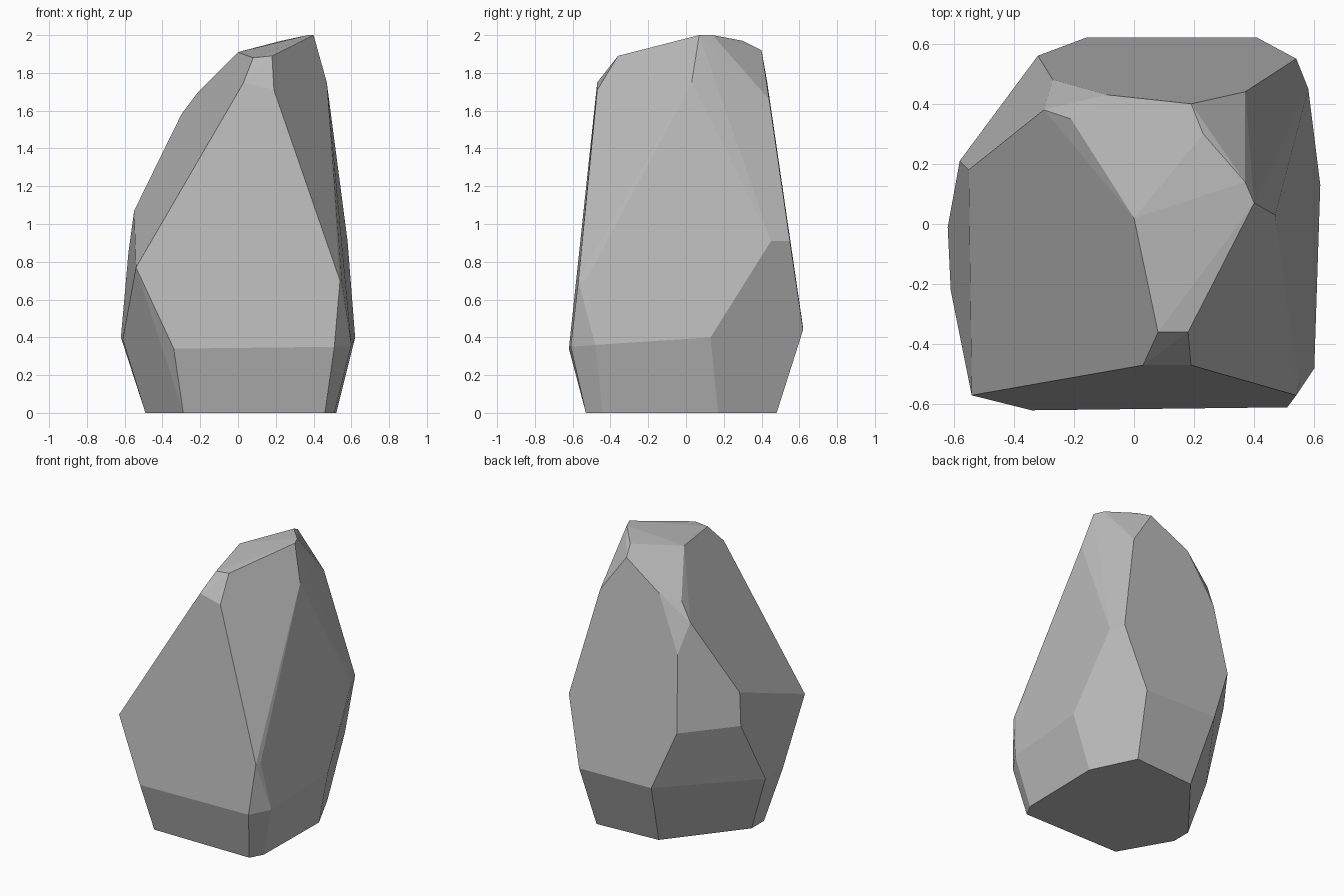
import bpy
import bmesh
import math
from mathutils import Vector

# Remove the default cube only
default_cube = bpy.data.objects.get("Cube")
if default_cube:
    bpy.data.objects.remove(default_cube, do_unlink=True)


def make_material(name, colour):
    """Plain single-colour material for viewport and render."""
    material = bpy.data.materials.new(name)
    material.use_nodes = True
    material.diffuse_color = colour
    shader = material.node_tree.nodes["Principled BSDF"]
    shader.inputs["Base Color"].default_value = colour
    shader.inputs["Roughness"].default_value = 1
    return material


def chiselled_hull(name, rings, material, flat_angle):
    """Wrap corner rings in a convex skin and merge nearly coplanar facets."""
    bm = bmesh.new()
    for ring in rings:
        for corner in ring:
            bm.verts.new(Vector(corner) / 100)
    result = bmesh.ops.convex_hull(bm, input=bm.verts[:])
    # Corners that fall inside the skin are not needed
    buried = set(result["geom_interior"]) | set(result["geom_unused"])
    buried_verts = [item for item in buried if isinstance(item, bmesh.types.BMVert)]
    bmesh.ops.delete(bm, geom=buried_verts, context="VERTS")
    bmesh.ops.dissolve_limit(
        bm, angle_limit=flat_angle, verts=bm.verts[:], edges=bm.edges[:]
    )
    bmesh.ops.recalc_face_normals(bm, faces=bm.faces[:])
    for face in bm.faces:
        face.smooth = False

    mesh = bpy.data.meshes.new(name)
    bm.to_mesh(mesh)
    bm.free()
    mesh.materials.append(material)
    rock = bpy.data.objects.new(name, mesh)
    bpy.context.collection.objects.link(rock)
    return rock


# Corner rings of the boulder, in hundredths of a unit

# Foot on the ground
foot = [(-29, -53, 0), (46, -53, 0), (51, -44, 0), (52, 17, 0),
        (37, 48, 0), (-10, 45, 0), (-49, -4, 0), (-49, -18, 0)]

# Widest band above the undercut foot
waist = [(-34, -62, 34), (51, -61, 35), (60, -48, 36), (62, 13, 40),
         (41, 62, 44), (-16, 62, 45), (-62, -1, 40), (-61, -22, 39)]

# Corners where the large side facets begin
flank = [(-54, -57, 77), (54, -57, 70), (55, -53, 70), (58, 45, 91),
         (54, 55, 91), (-32, 56, 86), (-58, 21, 85), (-55, 18, 107)]

# Shoulder where the sides lean in to the top
shoulder = [(3, -47, 175), (19, -47, 171), (47, 3, 175), (37, 44, 166),
            (-27, 48, 138), (-30, 38, 158), (-21, 35, 170), (-9, 43, 175)]

# Slanted crown
crown = [(0, 2, 191), (8, -36, 188), (18, -36, 189), (40, 7, 200),
         (37, 14, 200), (23, 30, 197), (19, 40, 192)]

stone_grey = make_material("stone grey", (0.5, 0.5, 0.5, 1))
chiselled_hull("boulder", [foot, waist, flank, shoulder, crown],
               stone_grey, math.radians(5))
